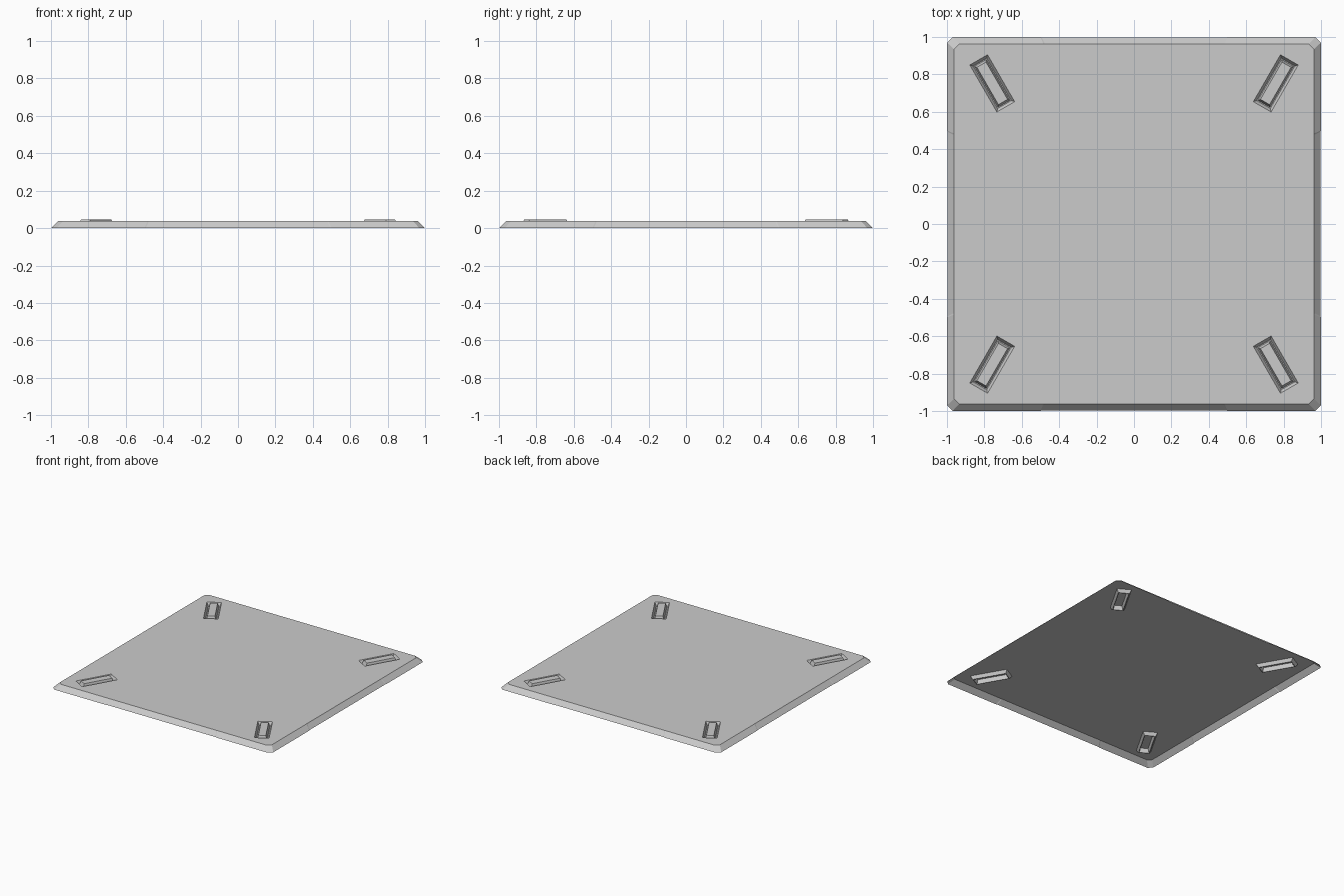
import bpy, bmesh, math
from mathutils import Vector, Matrix

if "Cube" in bpy.data.objects:
    bpy.data.objects.remove(bpy.data.objects["Cube"])

TOP = 0.038      # height of the plate surface
bm = bmesh.new()


def point(p):
    return bm.verts.new(p)


def bridge(a, b, closed=True):
    n = len(a)
    for i in range(n if closed else n - 1):
        j = (i + 1) % n
        bm.faces.new((a[i], a[j], b[j], b[i]))


# Sloped skirt: one side with a shallow inset panel, repeated four times
top_outline = []
for k in range(4):
    rot = Matrix.Rotation(k * math.pi / 2, 4, 'Z')

    def row(pts):
        return [point(rot @ Vector(p)) for p in pts]

    low = row([(-.97, -1, 0), (-.5, -1, 0), (.5, -1, 0), (.97, -1, 0)])
    high = row([(-.935, -.962, TOP), (-.484, -.962, TOP),
                (.484, -.962, TOP), (.935, -.962, TOP)])
    panel = row([(-.493, -.996, 0), (-.478, -.966, .033),
                 (.478, -.966, .033), (.493, -.996, 0)])
    bridge(low[:2], high[:2], False)
    bridge(low[2:], high[2:], False)
    bridge([low[1], high[1], high[2], low[2]], panel, False)
    bm.faces.new(panel)
    # Cut corner leading to the next side
    end = rot @ Vector((1, -.97, 0))
    end_top = rot @ Vector((.962, -.935, TOP))
    bm.faces.new((low[3], point(end), point(end_top), high[3]))
    top_outline += high
bmesh.ops.remove_doubles(bm, verts=bm.verts[:], dist=1e-4)
fill_edges = [e for e in bm.edges
              if all(abs(v.co.z - TOP) < 1e-5 for v in e.verts)]

# Four angled slots: a groove surrounding a slightly raised key
RINGS = [(.11, .29, TOP), (.084, .262, .012),
         (.074, .252, .012), (.056, .23, .045)]
for sx in (-1, 1):
    for sy in (-1, 1):
        turn = Matrix.Rotation(-sx * sy * math.radians(30), 4, 'Z')
        centre = Vector((sx * .758, sy * .752, 0))
        rings = []
        for w, l, z in RINGS:
            corners = ((-w, -l), (w, -l), (w, l), (-w, l))
            rings.append([point(centre + turn @ Vector((x / 2, y / 2, z)))
                          for x, y in corners])
        for a, b in zip(rings, rings[1:]):
            bridge(a, b)
        bm.faces.new(rings[-1])
        r = rings[0]
        fill_edges += [bm.edges.get((r[i], r[(i + 1) % 4])) for i in range(4)]

# Flat top surface filled around the slots
bmesh.ops.triangle_fill(bm, edges=fill_edges, use_beauty=True,
                        use_dissolve=False, normal=(0, 0, 1))
bmesh.ops.recalc_face_normals(bm, faces=bm.faces[:])
if sum(f.normal.z * f.calc_area() for f in bm.faces) < 0:
    bmesh.ops.reverse_faces(bm, faces=bm.faces[:])

mesh = bpy.data.meshes.new("floor_plate")
bm.to_mesh(mesh)
bm.free()
plate = bpy.data.objects.new("floor_plate", mesh)
bpy.context.collection.objects.link(plate)
